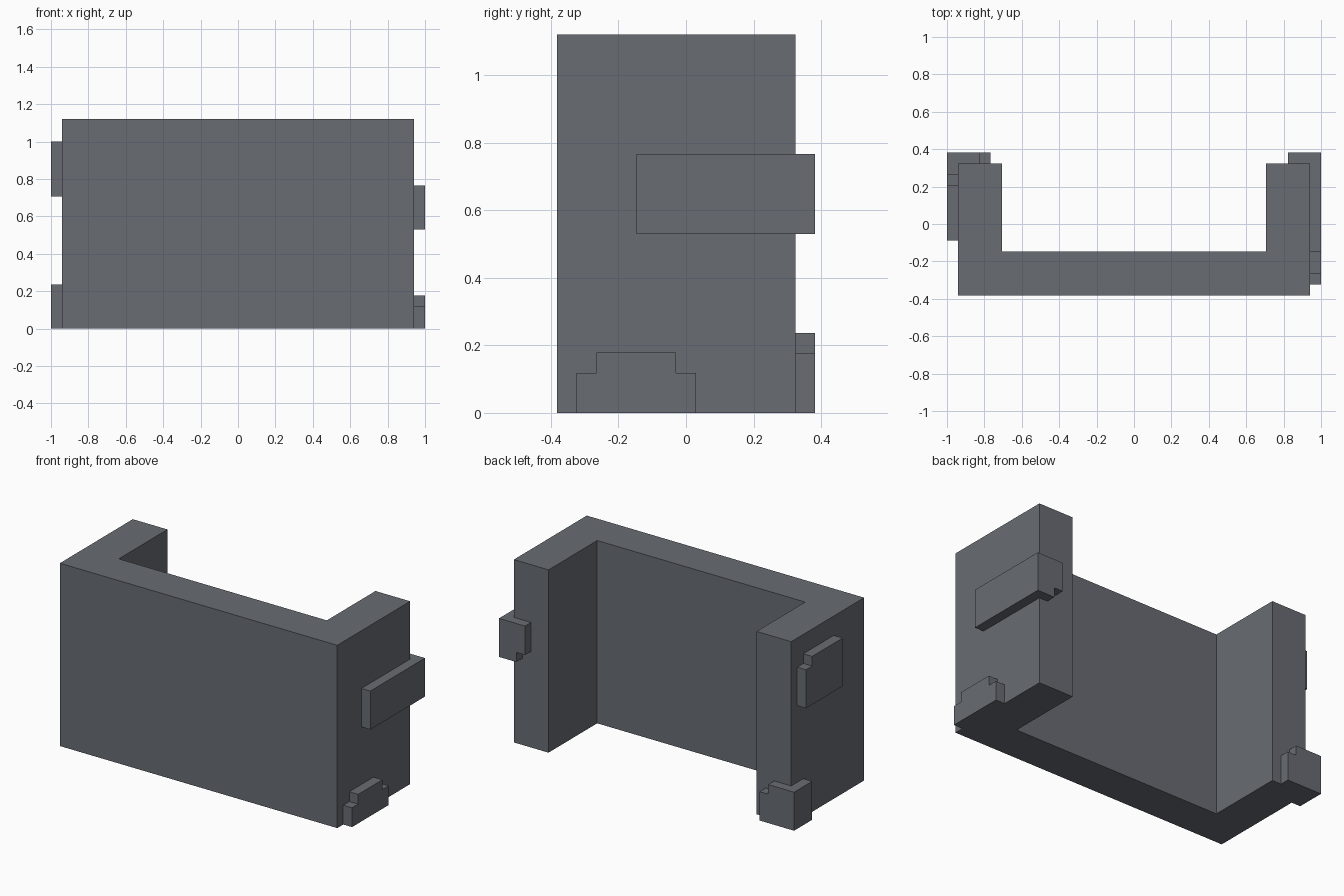
import bpy
import bmesh
from mathutils import Vector

cube = bpy.data.objects.get("Cube")
if cube:
    bpy.data.objects.remove(cube, do_unlink=True)

# Single slate grey colour
SLATE = (0.138, 0.150, 0.169, 1.0)
slate = bpy.data.materials.new("slate grey")
slate.use_nodes = True
slate.diffuse_color = SLATE
bsdf = slate.node_tree.nodes["Principled BSDF"]
bsdf.inputs["Base Color"].default_value = SLATE
bsdf.inputs["Roughness"].default_value = 0.9


def prism(name, profile, axis, lo, hi):
    """Extrude a 2D outline along an axis; the outline uses the other two axes in xyz order."""
    def place(p, t):
        co = list(p)
        co.insert(axis, t)
        return Vector(co)

    bm = bmesh.new()
    face = bm.faces.new([bm.verts.new(place(p, lo)) for p in profile])
    extruded = bmesh.ops.extrude_face_region(bm, geom=[face])["geom"]
    moved = [v for v in extruded if isinstance(v, bmesh.types.BMVert)]
    bmesh.ops.translate(bm, verts=moved, vec=place((0, 0), hi - lo))
    bmesh.ops.recalc_face_normals(bm, faces=bm.faces)
    mesh = bpy.data.meshes.new(name)
    bm.to_mesh(mesh)
    bm.free()
    mesh.materials.append(slate)
    obj = bpy.data.objects.new(name, mesh)
    bpy.context.collection.objects.link(obj)
    return obj


def rect(a0, b0, a1, b1):
    return [(a0, b0), (a1, b0), (a1, b1), (a0, b1)]


X, Y, Z = 0, 1, 2
SIDE, OUT = 0.94, 1.0              # wall side face, outer face of the raised stones
FRONT, BACK, REAR = -0.382, 0.324, 0.382
LEG, INNER, TOP = 0.705, -0.147, 1.12

# U-shaped wall: front slab with two returns
prism("wall_body", [(-SIDE, FRONT), (SIDE, FRONT), (SIDE, BACK), (LEG, BACK),
                    (LEG, INNER), (-LEG, INNER), (-LEG, BACK), (-SIDE, BACK)], Z, 0, TOP)

# Left side: long stone wrapping the rear corner, notched underneath at the back
prism("left_upper_stone_side", rect(-0.147, 0.53, BACK, 0.766), X, SIDE, OUT)
prism("left_upper_stone_back", [(0.883, 0.53), (OUT, 0.53), (OUT, 0.766),
                                (0.824, 0.766), (0.824, 0.589), (0.883, 0.589)], Y, BACK, REAR)

# Left side: low stone stepped at both ends
prism("left_lower_stone", [(-0.324, 0), (0.03, 0), (0.03, 0.118), (-0.03, 0.118), (-0.03, 0.178),
                           (-0.265, 0.178), (-0.265, 0.118), (-0.324, 0.118)], X, SIDE, OUT)

# Right side: high stone with a step at its rear end
prism("right_upper_stone", [(-0.088, 0.706), (0.266, 0.706), (0.266, 0.942), (0.207, 0.942),
                            (0.207, 1.001), (-0.088, 1.001)], X, -OUT, -SIDE)

# Right side: low stone wrapping the rear corner, stepped on the back
prism("right_lower_stone_side", rect(0.207, 0, BACK, 0.236), X, -OUT, -SIDE)
prism("right_lower_stone_back", [(-OUT, 0), (-0.766, 0), (-0.766, 0.177), (-0.825, 0.177),
                                 (-0.825, 0.236), (-OUT, 0.236)], Y, BACK, REAR)
